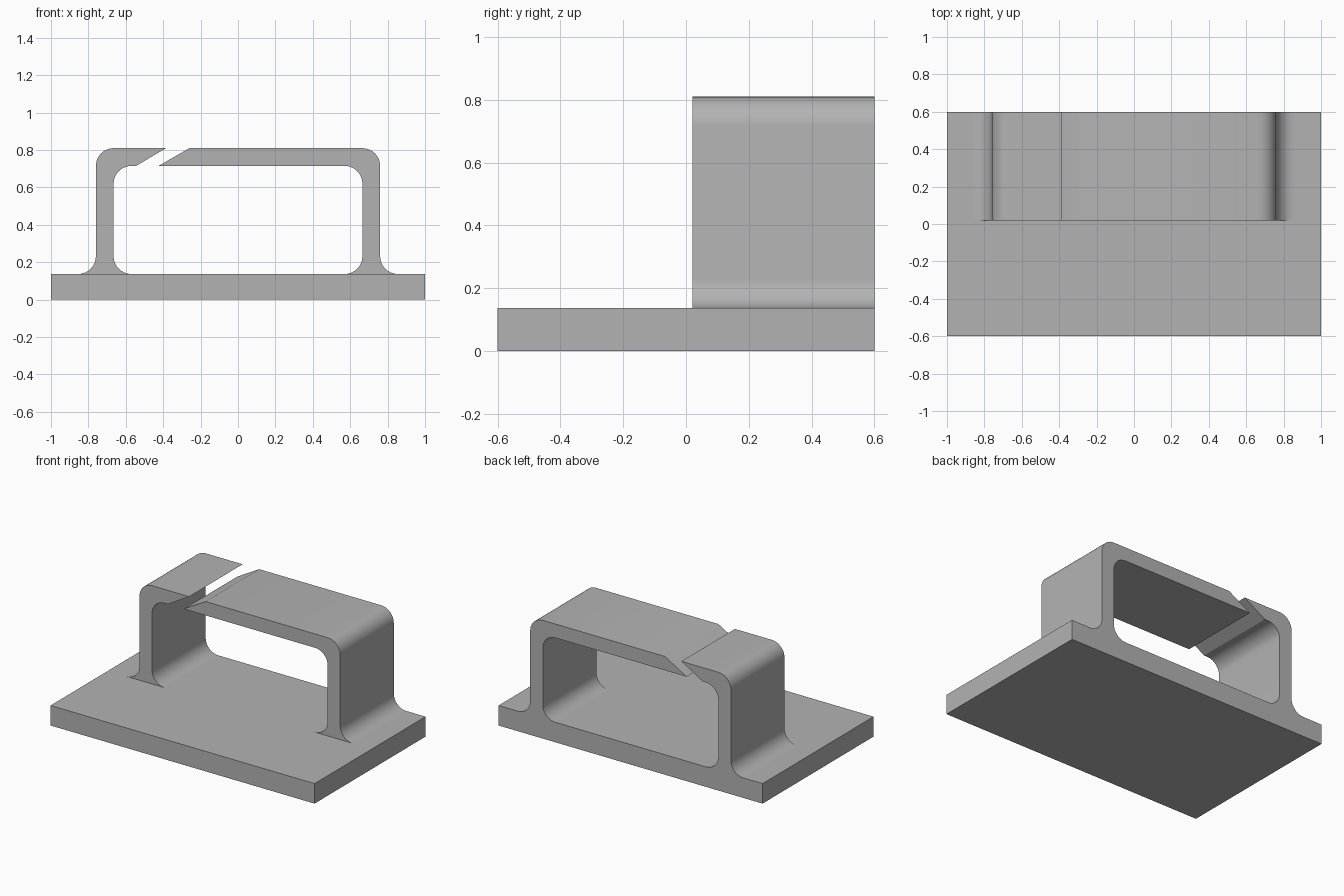
import bpy, bmesh, math
from mathutils import Vector

cube = bpy.data.objects.get("Cube")
if cube:
    bpy.data.objects.remove(cube, do_unlink=True)

BASE_TOP, ARCH_TOP, ARCH_UNDER = 0.137, 0.81, 0.715
OUTER, INNER, RADIUS = 0.76, 0.665, 0.095
FRONT, BACK = 0.02, 0.6

grey = bpy.data.materials.new("plain grey")
grey.use_nodes = True
colour = (0.45, 0.45, 0.45, 1)
grey.diffuse_color = colour
grey.node_tree.nodes["Principled BSDF"].inputs["Base Color"].default_value = colour


def rounded(corners, steps=10):
    """Replace each marked right-angle corner with an arc."""
    pts = []
    for i, (x, z, r) in enumerate(corners):
        p = Vector((x, z))
        if r == 0:
            pts.append(p)
            continue
        to_prev = (Vector(corners[i - 1][:2]) - p).normalized()
        to_next = (Vector(corners[(i + 1) % len(corners)][:2]) - p).normalized()
        centre = p + r * (to_prev + to_next)
        for k in range(steps + 1):
            t = math.pi / 2 * k / steps
            pts.append(centre - r * (to_next * math.cos(t) + to_prev * math.sin(t)))
    return [p for i, p in enumerate(pts) if (p - pts[i - 1]).length > 1e-4]


def extrude_profile(name, pts, y0, y1):
    """Extrude an outline in the x-z plane along y."""
    bm = bmesh.new()
    face = bm.faces.new([bm.verts.new((p[0], y0, p[1])) for p in pts])
    result = bmesh.ops.extrude_face_region(bm, geom=[face], use_keep_orig=True)
    moved = [v for v in result["geom"] if isinstance(v, bmesh.types.BMVert)]
    bmesh.ops.translate(bm, verts=moved, vec=(0, y1 - y0, 0))
    bmesh.ops.recalc_face_normals(bm, faces=bm.faces)
    mesh = bpy.data.meshes.new(name)
    bm.to_mesh(mesh)
    bm.free()
    mesh.materials.append(grey)
    obj = bpy.data.objects.new(name, mesh)
    bpy.context.collection.objects.link(obj)
    bpy.ops.object.select_all(action="DESELECT")
    obj.select_set(True)
    bpy.context.view_layer.objects.active = obj
    bpy.ops.object.shade_smooth_by_angle(angle=math.radians(30))
    return obj


def bracket(name, side, tip_top, tip_under):
    """One leg with flared foot, rounded shoulder and slanted tip."""
    corners = [
        (side * (OUTER + RADIUS), BASE_TOP, 0),
        (side * OUTER, BASE_TOP, RADIUS),
        (side * OUTER, ARCH_TOP, RADIUS),
        (tip_top, ARCH_TOP, 0),
        (tip_under, ARCH_UNDER, 0),
        (side * INNER, ARCH_UNDER, RADIUS),
        (side * INNER, BASE_TOP, RADIUS),
        (side * (INNER - RADIUS), BASE_TOP, 0),
    ]
    return extrude_profile(name, rounded(corners), FRONT, BACK)


# Base plate
extrude_profile("base_plate", [(-1, 0), (1, 0), (1, BASE_TOP), (-1, BASE_TOP)], -BACK, BACK)

# Two halves of the arch, separated by a slanted gap
bracket("short_right_bracket", -1, -0.385, -0.545)
bracket("long_left_bracket", 1, -0.26, -0.425)
